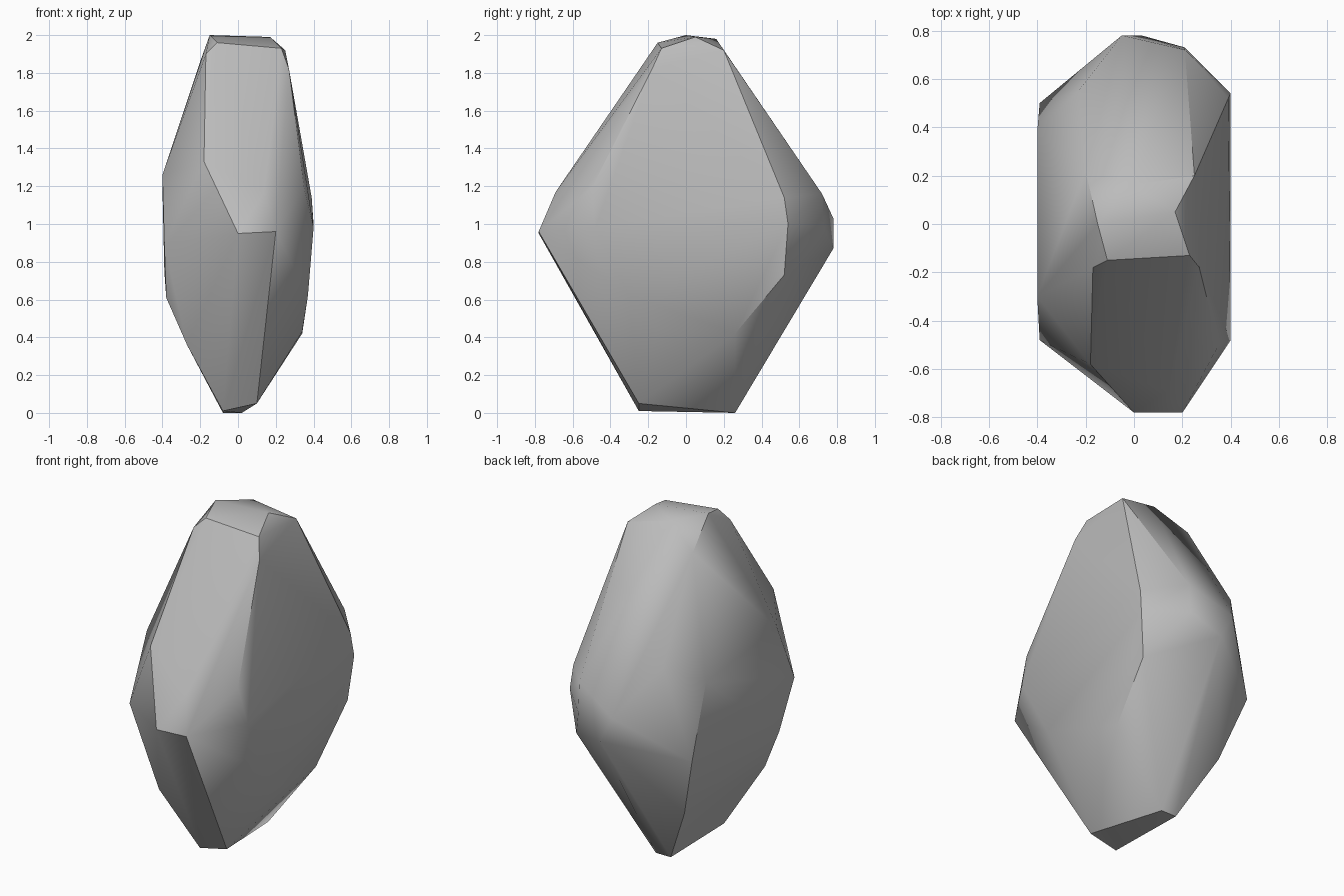
import bpy
import bmesh
from math import radians
from mathutils import Vector

# Remove the default object
default_cube = bpy.data.objects.get("Cube")
if default_cube:
    bpy.data.objects.remove(default_cube, do_unlink=True)


def make_material(name, value):
    """Create a plain flat grey material."""
    material = bpy.data.materials.new(name)
    colour = (value, value, value, 1)
    material.diffuse_color = colour
    material.use_nodes = True
    shader = material.node_tree.nodes["Principled BSDF"]
    shader.inputs["Base Color"].default_value = colour
    shader.inputs["Roughness"].default_value = 0.9
    return material


def hull_object(name, corner_groups, material):
    """Stretch a faceted skin around groups of corner points."""
    mesh = bpy.data.meshes.new(name)
    rock = bpy.data.objects.new(name, mesh)
    bpy.context.collection.objects.link(rock)
    bm = bmesh.new()
    for group in corner_groups:
        for corner in group:
            bm.verts.new(Vector(corner))
    hull = bmesh.ops.convex_hull(bm, input=bm.verts)
    spare = {item for key in ("geom_interior", "geom_unused") for item in hull[key]
             if isinstance(item, bmesh.types.BMVert)}
    bmesh.ops.delete(bm, geom=list(spare), context="VERTS")
    # Merge the nearly flat triangles into broad facets
    bmesh.ops.dissolve_limit(bm, angle_limit=radians(2), verts=bm.verts, edges=bm.edges)
    bmesh.ops.recalc_face_normals(bm, faces=bm.faces)
    bm.to_mesh(mesh)
    bm.free()
    mesh.materials.append(material)
    return rock


# Small chipped top
crown = [(-.15, 0, 2), (.17, .05, 1.99), (-.01, .16, 1.98), (.25, .2, 1.92),
         (.23, -.13, 1.93), (-.11, -.15, 1.96), (-.17, -.18, 1.9),
         (.27, -.18, 1.82), (-.2, .22, 1.86)]

# Upper shoulders, front then back
shoulders = [(-.18, -.58, 1.33), (.14, -.69, 1.17), (.35, -.5, 1.19), (-.4, -.3, 1.26),
             (-.4, .38, 1.19), (-.23, .55, 1.3), (.21, .72, 1.16), (.39, .52, 1.14)]

# Widest band around the middle
girdle = [(0, -.78, .95), (.2, -.78, .96), (.4, -.48, .98), (-.39, -.48, .89),
          (-.05, .78, 1.03), (.03, .78, .87), (.21, .73, .98), (.4, .54, 1),
          (.37, .52, .73), (-.39, .5, .75)]

# Tapering underside and the narrow foot
underside = [(.37, -.3, .62), (.34, -.15, .43), (.34, .26, .42),
             (-.38, -.35, .61), (-.27, -.37, .36), (-.27, .4, .37)]
foot = [(.1, -.25, .05), (-.08, -.25, .01), (.02, .26, 0), (-.08, .26, 0)]

stone_grey = make_material("stone grey", 0.5)
boulder = hull_object("boulder", [crown, shoulders, girdle, underside, foot], stone_grey)

# Soft shading across shallow edges, crisp ridges elsewhere
bpy.ops.object.select_all(action="DESELECT")
boulder.select_set(True)
bpy.context.view_layer.objects.active = boulder
bpy.ops.object.shade_smooth_by_angle(angle=radians(35))
